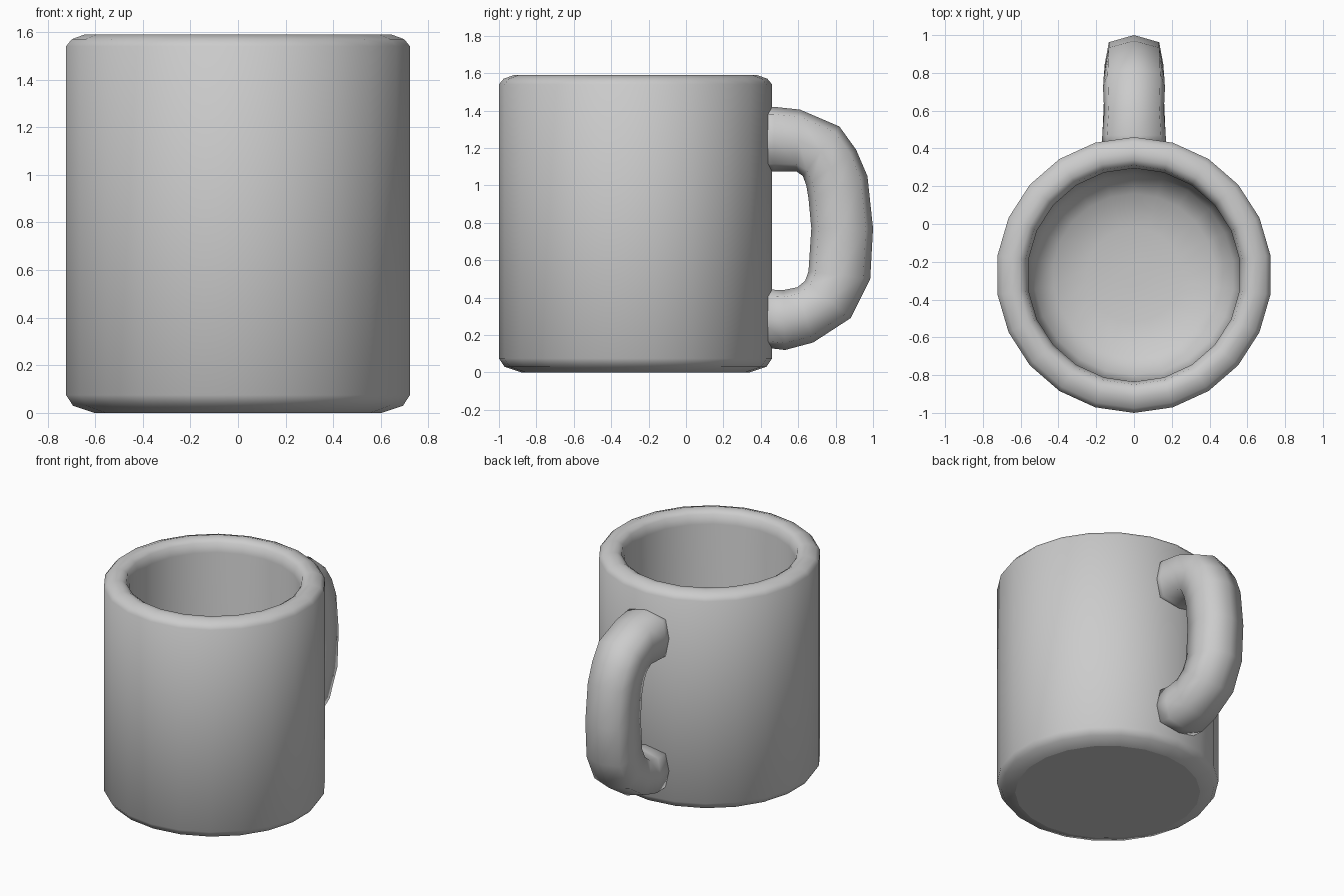
import bpy, bmesh, math

if "Cube" in bpy.data.objects:
    bpy.data.objects.remove(bpy.data.objects["Cube"])

grey = bpy.data.materials.new("plain grey")
grey.diffuse_color = (0.6, 0.6, 0.6, 1)
grey.use_nodes = True
grey.node_tree.nodes["Principled BSDF"].inputs["Base Color"].default_value = grey.diffuse_color


def make_object(name, bm):
    bmesh.ops.recalc_face_normals(bm, faces=bm.faces[:])
    for f in bm.faces:
        f.smooth = True
    mesh = bpy.data.meshes.new(name)
    bm.to_mesh(mesh)
    bm.free()
    mesh.materials.append(grey)
    obj = bpy.data.objects.new(name, mesh)
    bpy.context.collection.objects.link(obj)
    return obj


def skin(bm, rings):
    """Join successive closed rings with quads and cap both ends."""
    n = len(rings[0])
    for a, b in zip(rings, rings[1:]):
        for i in range(n):
            j = (i + 1) % n
            bm.faces.new((a[i], a[j], b[j], b[i]))
    bm.faces.new(rings[0])
    bm.faces.new(rings[-1])


# Cup: one lathe profile (radius, height) from the base, over the rim, to the inner floor
SIDES, CENTRE_Y = 22, -0.27
profile = [(0.61, 0.0), (0.70, 0.03), (0.73, 0.075), (0.73, 1.54), (0.705, 1.57),
           (0.65, 1.59), (0.61, 1.585), (0.58, 1.565), (0.565, 1.50),
           (0.56, 0.40), (0.53, 0.26), (0.43, 0.18), (0.25, 0.145), (0.06, 0.14)]
bm = bmesh.new()
rings = []
for r, z in profile:
    angles = [2 * math.pi * i / SIDES for i in range(SIDES)]
    rings.append([bm.verts.new((r * math.sin(a), CENTRE_Y + r * math.cos(a), z))
                  for a in angles])
skin(bm, rings)
cup = make_object("cup", bm)
# Keep the flat base crisp
for poly in cup.data.polygons:
    if poly.normal.z < -0.99:
        poly.use_smooth = False

# Handle: squarish octagon swept through (outer y, outer z, inner y, inner z, half width)
stations = [(0.40, 1.42, 0.40, 1.075, 0.17), (0.47, 1.42, 0.47, 1.075, 0.168),
            (0.61, 1.405, 0.59, 1.075, 0.158), (0.82, 1.315, 0.625, 1.05, 0.164),
            (0.91, 1.19, 0.643, 1.0, 0.16), (0.97, 1.05, 0.655, 0.93, 0.157),
            (1.00, 0.77, 0.67, 0.77, 0.157), (0.985, 0.50, 0.655, 0.54, 0.157),
            (0.88, 0.29, 0.637, 0.49, 0.162), (0.68, 0.16, 0.595, 0.455, 0.16),
            (0.53, 0.12, 0.52, 0.44, 0.165), (0.40, 0.135, 0.40, 0.445, 0.17)]
section = [(0, 1), (0.85, 0.77), (1, 0), (0.85, -0.77),
           (0, -1), (-0.85, -0.77), (-1, 0), (-0.85, 0.77)]
bm = bmesh.new()
rings = []
for oy, oz, iy, iz, w in stations:
    cy, cz, dy, dz = (oy + iy) / 2, (oz + iz) / 2, (oy - iy) / 2, (oz - iz) / 2
    rings.append([bm.verts.new((w * s, cy + dy * t, cz + dz * t)) for s, t in section])
skin(bm, rings)
make_object("handle", bm)
